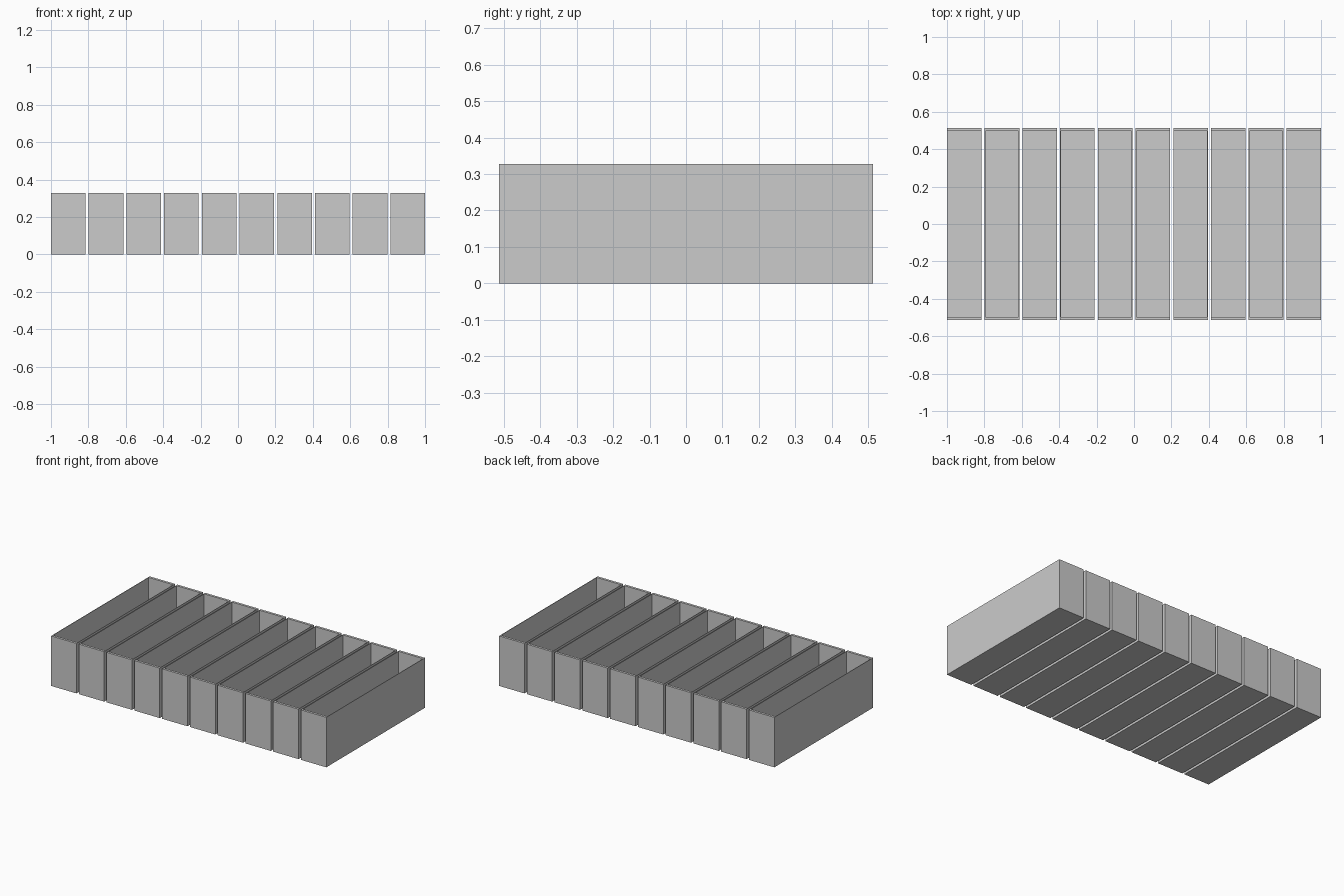
import bpy
import bmesh
from mathutils import Matrix

cube = bpy.data.objects.get("Cube")
if cube:
    bpy.data.objects.remove(cube, do_unlink=True)

COUNT = 10
WIDTH, DEPTH, HEIGHT = 0.185, 1.024, 0.328
SIDE_WALL, END_WALL, FLOOR = 0.004, 0.016, 0.008
PITCH = (2 - WIDTH) / (COUNT - 1)

grey = bpy.data.materials.new("plain grey")
grey.use_nodes = True
colour = (0.6, 0.6, 0.6, 1)
grey.diffuse_color = colour
grey.node_tree.nodes["Principled BSDF"].inputs["Base Color"].default_value = colour


def bin_mesh():
    """Open-topped box with thin long sides and thicker ends."""
    bm = bmesh.new()
    bmesh.ops.create_cube(bm, size=1, matrix=Matrix.Translation((0, 0, 0.5)))
    bmesh.ops.scale(bm, vec=(WIDTH, DEPTH, HEIGHT), verts=bm.verts)
    top = max(bm.faces, key=lambda f: f.calc_center_median().z)

    # Rim
    bmesh.ops.inset_individual(bm, faces=[top], thickness=SIDE_WALL)
    for v in top.verts:
        v.co.x = (WIDTH / 2 - SIDE_WALL) * (1 if v.co.x > 0 else -1)
        v.co.y = (DEPTH / 2 - END_WALL) * (1 if v.co.y > 0 else -1)

    # Cavity
    cavity = bmesh.ops.extrude_discrete_faces(bm, faces=[top])["faces"][0]
    for v in cavity.verts:
        v.co.z = FLOOR
    bmesh.ops.remove_doubles(bm, verts=bm.verts, dist=1e-5)
    bmesh.ops.recalc_face_normals(bm, faces=bm.faces)

    mesh = bpy.data.meshes.new("storage_bin")
    bm.to_mesh(mesh)
    bm.free()
    mesh.materials.append(grey)
    return mesh


# Row of identical bins
mesh = bin_mesh()
for i in range(COUNT):
    storage_bin = bpy.data.objects.new(f"storage_bin_{i + 1}", mesh)
    storage_bin.location.x = -1 + WIDTH / 2 + i * PITCH
    bpy.context.collection.objects.link(storage_bin)
